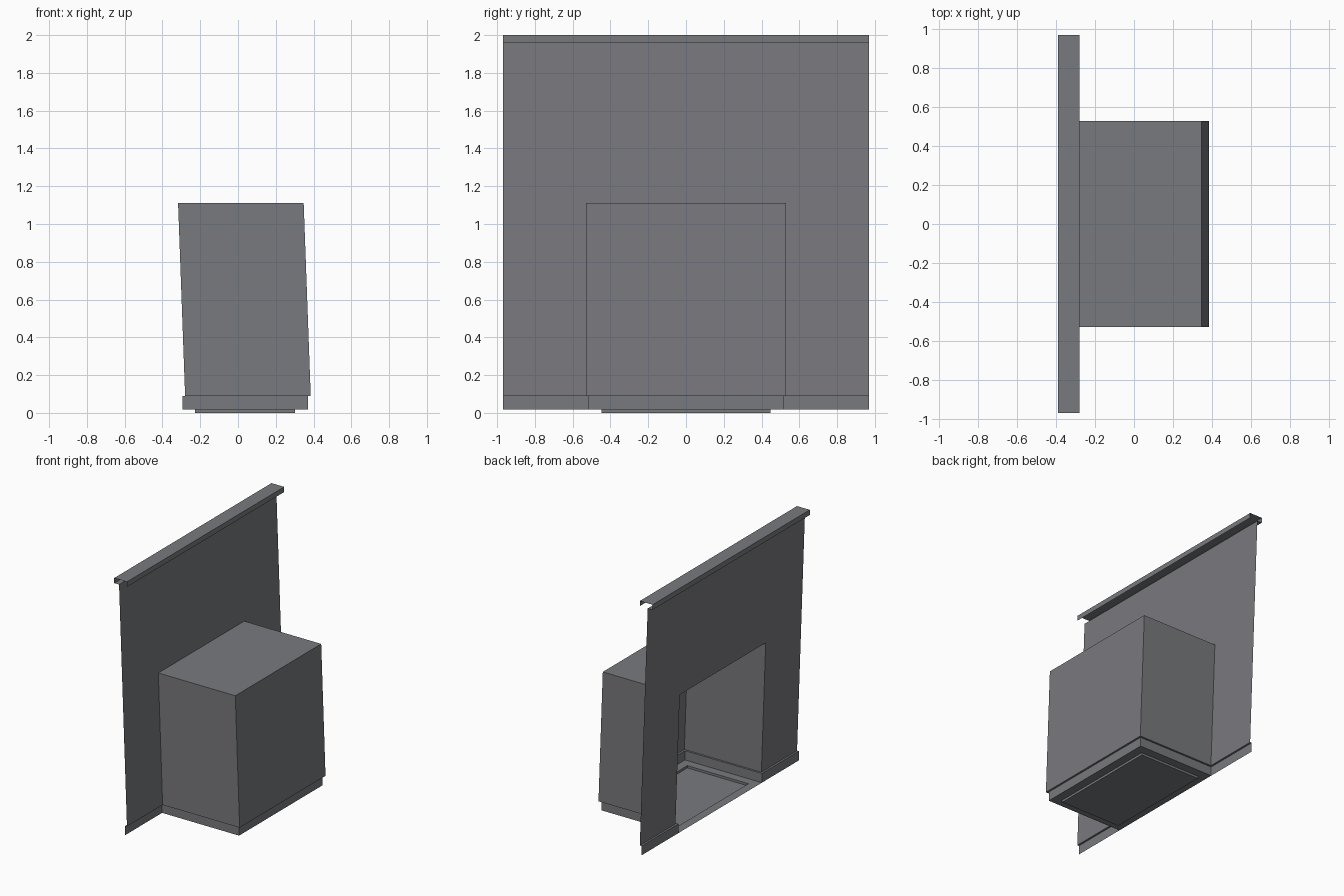
import bpy, bmesh

if "Cube" in bpy.data.objects:
    bpy.data.objects.remove(bpy.data.objects["Cube"])

# one painted sheet-metal grey
grey = bpy.data.materials.new("metal_grey")
grey.diffuse_color = (0.19, 0.193, 0.207, 1)
grey.use_nodes = True
grey.node_tree.nodes["Principled BSDF"].inputs["Base Color"].default_value = grey.diffuse_color

HALF = 0.97          # half width of wall
BOX = 0.53           # half width of box
BASE = 0.515         # half width of box plinth
FLOOR, STEP, TOP, WALL_TOP = 0.018, 0.09, 1.11, 1.96


def lean(x, z):
    """Shift x with height, following the tilt of the wall."""
    return x - 0.0365 * (z - STEP)


def finish(name, bm):
    bmesh.ops.remove_doubles(bm, verts=bm.verts, dist=1e-5)
    mesh = bpy.data.meshes.new(name)
    bm.to_mesh(mesh)
    bm.free()
    mesh.materials.append(grey)
    obj = bpy.data.objects.new(name, mesh)
    bpy.context.collection.objects.link(obj)
    return obj


def loft(bm, rows):
    """Skin neighbouring rows of points with quads."""
    rows = [[bm.verts.new(p) for p in r] for r in rows]
    for a, b in zip(rows, rows[1:]):
        for i in range(len(a) - 1):
            bm.faces.new((a[i], a[i + 1], b[i + 1], b[i]))


# tilted wall: side pieces beside the opening, one piece above it
bm = bmesh.new()
ys = (-HALF, -BOX, BOX, HALF)
loft(bm, [[(lean(-0.28, z), y, z) for y in ys] for z in (STEP, TOP, WALL_TOP)])
bm.faces.ensure_lookup_table()
hole = [f for f in bm.faces
        if abs(f.calc_center_median().y) < 0.1 and f.calc_center_median().z < TOP]
bmesh.ops.delete(bm, geom=hole, context='FACES')
finish("wall_panel", bm)

# skirting strips with a small step, either side of the opening
for side, name in ((-1, "skirting_left"), (1, "skirting_right")):
    bm = bmesh.new()
    profile = [(-0.28, STEP, BOX), (-0.295, STEP, BASE), (-0.295, FLOOR, BASE)]
    loft(bm, [[(x, side * (y if side > 0 else HALF) , z),
               (x, side * (HALF if side > 0 else y), z)]
              if side > 0 else [(x, -HALF, z), (x, -y, z)]
              for x, z, y in reversed(profile)])
    finish(name, bm)

# channel along the top of the wall
bm = bmesh.new()
channel = [(lean(-0.28, WALL_TOP), WALL_TOP), (-0.39, WALL_TOP), (-0.39, 2.0),
           (-0.28, 2.0), (-0.28, WALL_TOP)]
loft(bm, [[(x, -HALF, z), (x, HALF, z)] for x, z in channel])
finish("top_channel", bm)

# arch box: three walls stepping in to a plinth
bm = bmesh.new()


def ring(x0, x1, y, z):
    return [(x0, -y, z), (x1, -y, z), (x1, y, z), (x0, y, z)]


loft(bm, [ring(-0.295, 0.37, BASE, FLOOR),
          ring(-0.295, 0.37, BASE, STEP),
          ring(-0.28, 0.385, BOX, STEP),
          ring(lean(-0.28, TOP), lean(0.385, TOP), BOX, TOP)])
bm.faces.new([bm.verts.new(p) for p in
              ring(lean(-0.28, TOP), lean(0.385, TOP), BOX, TOP)])
finish("box_shell", bm)

# floor tray with a shallow sunken panel
bm = bmesh.new()
tray = bm.faces.new([bm.verts.new(p) for p in ring(-0.295, 0.37, BASE, FLOOR)])
bm.normal_update()
bmesh.ops.inset_region(bm, faces=[tray], thickness=0.097, use_boundary=True)
sunk = bmesh.ops.extrude_face_region(bm, geom=[tray])
bmesh.ops.translate(bm, vec=(0, 0, -FLOOR),
                    verts=[v for v in sunk["geom"] if isinstance(v, bmesh.types.BMVert)])
if tray.is_valid:
    bmesh.ops.delete(bm, geom=[tray], context='FACES_ONLY')
finish("floor_tray", bm)
